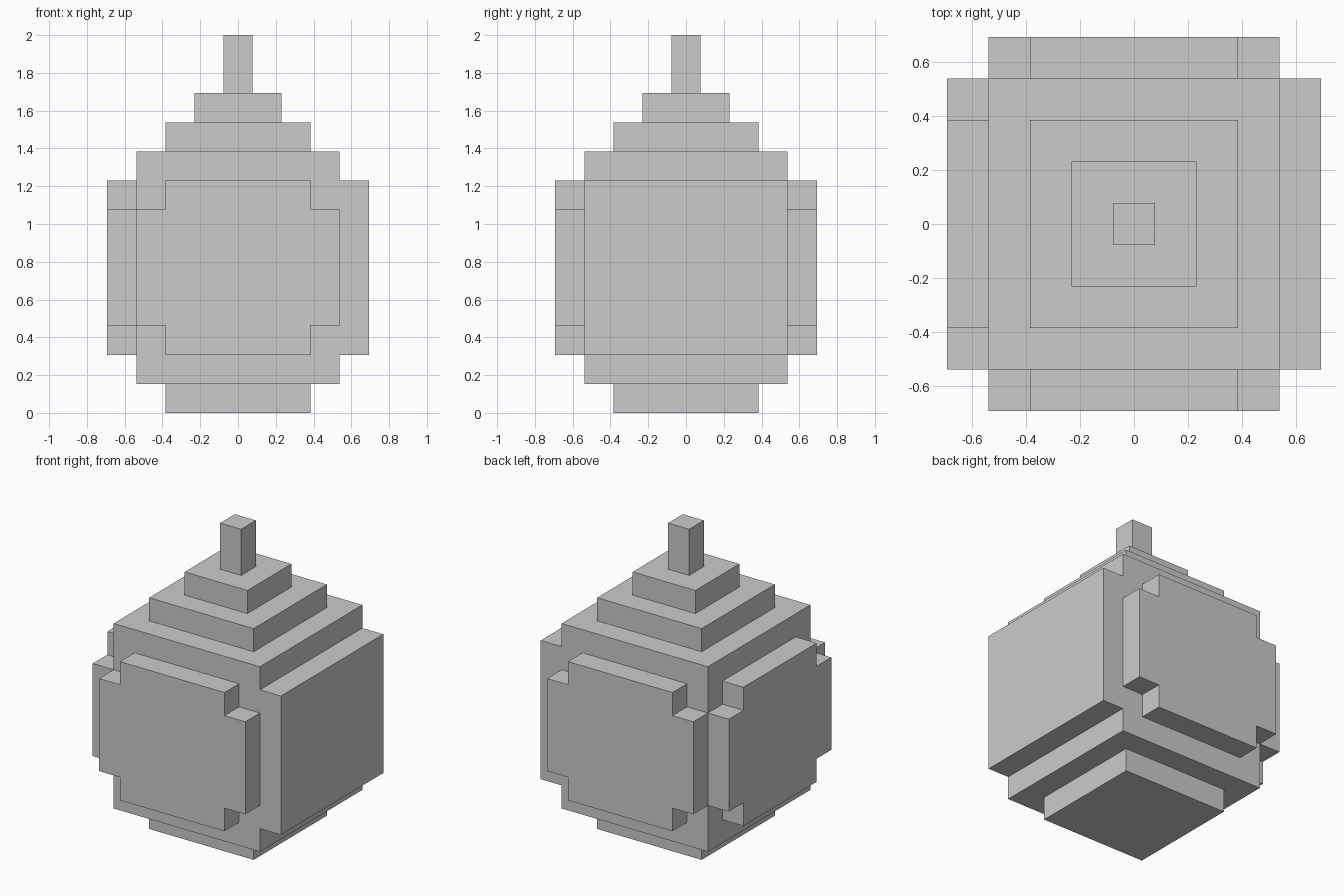
import bpy, bmesh
from math import pi
from mathutils import Matrix

if "Cube" in bpy.data.objects:
    bpy.data.objects.remove(bpy.data.objects["Cube"])

U = 2 / 13  # one block unit; the model is 13 blocks tall


def finish(name, bm):
    bmesh.ops.recalc_face_normals(bm, faces=bm.faces)
    mesh = bpy.data.meshes.new(name)
    bm.to_mesh(mesh)
    bm.free()
    obj = bpy.data.objects.new(name, mesh)
    bpy.context.collection.objects.link(obj)
    return obj


def tier(name, width, z0, z1):
    """Square block, centred, sizes in block units."""
    bm = bmesh.new()
    bmesh.ops.create_cube(bm, size=1)
    bmesh.ops.scale(bm, verts=bm.verts, vec=(width * U, width * U, (z1 - z0) * U))
    bmesh.ops.translate(bm, verts=bm.verts, vec=(0, 0, (z0 + z1) / 2 * U))
    return finish(name, bm)


def panel(name, profile, angle):
    """Extrude an (x, z) outline outward from the front face, turned about z."""
    bm = bmesh.new()
    face = bm.faces.new([bm.verts.new((x * U, -3.5 * U, z * U)) for x, z in profile])
    ext = bmesh.ops.extrude_face_region(bm, geom=[face])
    moved = [v for v in ext["geom"] if isinstance(v, bmesh.types.BMVert)]
    bmesh.ops.translate(bm, verts=moved, vec=(0, -U, 0))
    bm.transform(Matrix.Rotation(angle, 4, 'Z'))
    return finish(name, bm)


# Stacked body
for spec in [("base", 5, 0, 1), ("body", 7, 1, 9), ("shoulder", 5, 9, 10),
             ("neck", 3, 10, 11), ("stem", 1, 11, 13)]:
    tier(*spec)

# Side panels: three with notched corners, the right one a plain rectangle
plain = [(-3.5, 2), (3.5, 2), (3.5, 8), (-3.5, 8)]
notched = [(-2.5, 2), (2.5, 2), (2.5, 3), (3.5, 3), (3.5, 7), (2.5, 7),
           (2.5, 8), (-2.5, 8), (-2.5, 7), (-3.5, 7), (-3.5, 3), (-2.5, 3)]
panel("front_panel", notched, 0)
panel("right_panel", plain, pi / 2)
panel("back_panel", notched, pi)
panel("left_panel", notched, -pi / 2)
